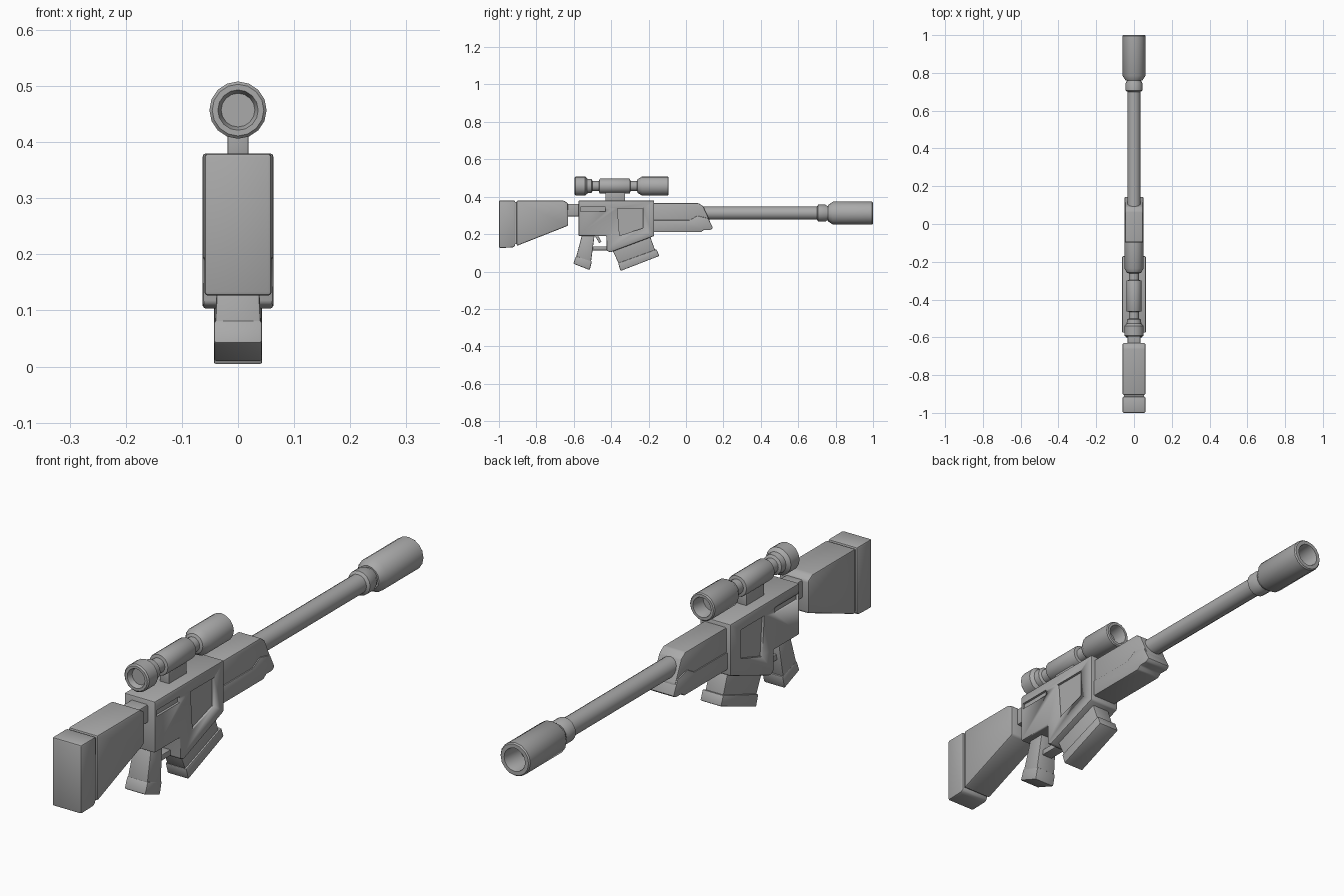
import bpy, bmesh, math
from mathutils import Vector

cube = bpy.data.objects.get("Cube")
if cube:
    bpy.data.objects.remove(cube, do_unlink=True)

GREY = (0.40, 0.40, 0.40, 1)
metal = bpy.data.materials.new("plain grey")
metal.use_nodes = True
metal.diffuse_color = GREY
metal.node_tree.nodes["Principled BSDF"].inputs["Base Color"].default_value = GREY


def finish(name, bm, smooth_angle=35):
    bmesh.ops.recalc_face_normals(bm, faces=bm.faces)
    me = bpy.data.meshes.new(name)
    bm.to_mesh(me)
    bm.free()
    me.materials.append(metal)
    ob = bpy.data.objects.new(name, me)
    bpy.context.collection.objects.link(ob)
    bpy.ops.object.select_all(action='DESELECT')
    ob.select_set(True)
    bpy.context.view_layer.objects.active = ob
    bpy.ops.object.shade_smooth_by_angle(angle=math.radians(smooth_angle))
    return ob


def plate(name, outline, half, bevel=0.005, x=0.0, taper=0.0):
    """Side outline (y, z) extruded across x; taper widens it downwards."""
    bm = bmesh.new()
    face = bm.faces.new([bm.verts.new((-half, y, z)) for y, z in outline])
    ext = bmesh.ops.extrude_face_region(bm, geom=[face])
    moved = [v for v in ext["geom"] if isinstance(v, bmesh.types.BMVert)]
    bmesh.ops.translate(bm, verts=moved, vec=(2 * half, 0, 0))
    top = max(z for y, z in outline)
    for v in bm.verts:
        v.co.x = v.co.x * (1 + taper * (top - v.co.z)) + x
    bmesh.ops.recalc_face_normals(bm, faces=bm.faces)
    if bevel:
        bmesh.ops.bevel(bm, geom=bm.edges[:], offset=bevel, segments=2,
                        profile=0.5, affect='EDGES', clamp_overlap=True)
    return finish(name, bm)


def box(y0, y1, z0, z1):
    return [(y0, z0), (y1, z0), (y1, z1), (y0, z1)]


def lathe(name, profile, height, sides=16):
    """Profile (y, radius) turned about a lengthwise axis, capped at both ends."""
    bm = bmesh.new()
    rings = []
    for y, r in profile:
        angles = [2 * math.pi * i / sides for i in range(sides)]
        rings.append([bm.verts.new((r * math.cos(a), y, height + r * math.sin(a)))
                      for a in angles])
    for a, b in zip(rings, rings[1:]):
        for i in range(sides):
            j = (i + 1) % sides
            bm.faces.new((a[i], a[j], b[j], b[i]))
    bm.faces.new(rings[0])
    bm.faces.new(rings[-1])
    return finish(name, bm)


def carve(target, outline, half, depth):
    """Sink an outline into both sides of the target."""
    for side in (-1, 1):
        cutter = plate("cutter", outline, depth, 0, side * half)
        cutter.hide_render = True
        mod = target.modifiers.new("recess", 'BOOLEAN')
        mod.operation = 'DIFFERENCE'
        mod.solver = 'EXACT'
        mod.object = cutter
        bpy.context.view_layer.objects.active = target
        bpy.ops.object.modifier_apply(modifier=mod.name)
        bpy.data.objects.remove(cutter, do_unlink=True)


# Stock with a separate butt pad
plate("butt_pad", [(-1, 0.126), (-0.925, 0.128), (-0.913, 0.137), (-0.913, 0.38), (-1, 0.38)],
      0.06, 0.007)
plate("stock_groove", box(-0.93, -0.89, 0.146, 0.372), 0.053, 0)
plate("stock", [(-0.905, 0.137), (-0.63, 0.245), (-0.63, 0.365), (-0.655, 0.38), (-0.905, 0.38)],
      0.06, 0.007)
plate("stock_connector", box(-0.65, -0.55, 0.295, 0.362), 0.034)

# Receiver with side recesses
receiver = plate("receiver", [(-0.575, 0.19), (-0.425, 0.19), (-0.425, 0.112), (-0.405, 0.102),
                              (-0.17, 0.19), (-0.17, 0.38), (-0.575, 0.38)], 0.063, 0.006)
carve(receiver, [(-0.355, 0.192), (-0.23, 0.232), (-0.23, 0.338), (-0.367, 0.338)], 0.063, 0.009)
carve(receiver, box(-0.565, -0.43, 0.322, 0.345), 0.063, 0.009)

# Grip, trigger and guard
plate("grip", [(-0.555, 0.2), (-0.488, 0.2), (-0.508, 0.05), (-0.588, 0.075)], 0.035, 0.005, taper=1.4)
plate("grip_cap", [(-0.587, 0.083), (-0.503, 0.055), (-0.515, 0.008), (-0.603, 0.042)],
      0.043, 0.005)
plate("trigger", [(-0.49, 0.195), (-0.472, 0.195), (-0.452, 0.16), (-0.463, 0.15)], 0.01, 0.002)
plate("trigger_guard", box(-0.515, -0.42, 0.113, 0.135), 0.022, 0.003)

# Magazine
plate("magazine", [(-0.405, 0.14), (-0.355, 0.032), (-0.162, 0.105), (-0.2, 0.21)], 0.037, 0.004)
plate("magazine_base", [(-0.363, 0.045), (-0.157, 0.119), (-0.143, 0.083), (-0.35, 0.003)],
      0.043, 0.004)

# Handguard: narrow upper body and wider lower shell
plate("upper_handguard", [(-0.19, 0.23), (0.125, 0.24), (0.128, 0.27), (0.092, 0.348),
                          (0.068, 0.365), (-0.19, 0.365)], 0.046)
plate("lower_handguard", [(-0.19, 0.21), (0.08, 0.21), (0.095, 0.222), (0.13, 0.222),
                          (0.144, 0.232), (0.118, 0.285), (0.06, 0.298), (0.02, 0.275),
                          (-0.19, 0.275)], 0.05, 0.004)

# Barrel, collar and hollow muzzle
lathe("barrel", [(0.05, 0.035), (0.72, 0.035)], 0.312)
lathe("barrel_collar", [(0.70, 0.035), (0.707, 0.045), (0.745, 0.045), (0.757, 0.038),
                        (0.785, 0.038)], 0.312)
lathe("muzzle", [(0.76, 0.044), (0.785, 0.061), (0.995, 0.061), (1.0, 0.057),
                 (1.0, 0.043), (0.995, 0.041), (0.91, 0.041)], 0.312)

# Scope and its mount
plate("scope_mount", box(-0.43, -0.325, 0.37, 0.435), 0.019, 0.003)
lathe("scope", [(-0.575, 0.03), (-0.59, 0.034), (-0.595, 0.036), (-0.595, 0.046),
                (-0.59, 0.051), (-0.54, 0.051), (-0.528, 0.039), (-0.505, 0.037),
                (-0.50, 0.027), (-0.465, 0.027), (-0.463, 0.038), (-0.459, 0.04),
                (-0.303, 0.04), (-0.299, 0.038), (-0.297, 0.027), (-0.262, 0.027),
                (-0.258, 0.037), (-0.235, 0.051), (-0.097, 0.051), (-0.093, 0.047),
                (-0.093, 0.037), (-0.098, 0.035), (-0.15, 0.035)], 0.457)
